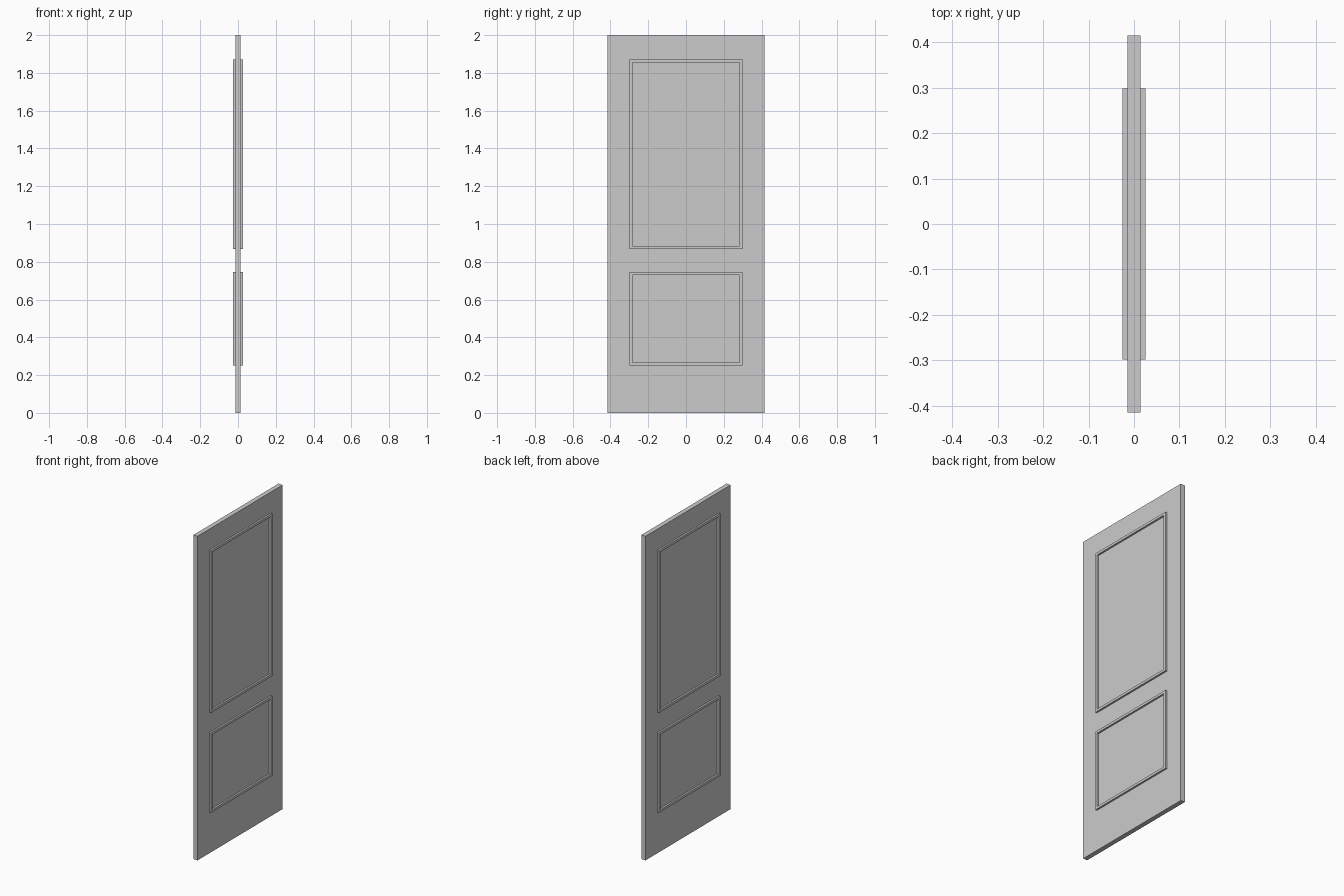
import bpy, bmesh

if "Cube" in bpy.data.objects:
    bpy.data.objects.remove(bpy.data.objects["Cube"])


def make_object(name, bm):
    bmesh.ops.recalc_face_normals(bm, faces=bm.faces)
    mesh = bpy.data.meshes.new(name)
    bm.to_mesh(mesh)
    bm.free()
    obj = bpy.data.objects.new(name, mesh)
    bpy.context.collection.objects.link(obj)
    return obj


def frame(name, side, half_w, z0, z1, width=0.015):
    """Mitred rectangular moulding standing proud of one door face."""
    bm = bmesh.new()
    x_in, x_out = side * SLAB_X, side * TRIM_X
    rings = []
    for inset, x in ((0, x_in), (0, x_out), (width, x_out), (width, x_in)):
        w, lo, hi = half_w - inset, z0 + inset, z1 - inset
        rings.append([bm.verts.new((x, y, z))
                      for y, z in ((-w, lo), (w, lo), (w, hi), (-w, hi))])
    for a, b in zip(rings, rings[1:] + rings[:1]):
        for i in range(4):
            j = (i + 1) % 4
            bm.faces.new((a[i], a[j], b[j], b[i]))
    return make_object(name, bm)


SLAB_X, TRIM_X = 0.0145, 0.0255

# Door slab
bm = bmesh.new()
bmesh.ops.create_cube(bm, size=1)
for v in bm.verts:
    v.co = (v.co.x * 2 * SLAB_X, v.co.y * 0.83, v.co.z * 2 + 1)
make_object("door_slab", bm)

# Upper and lower panel mouldings on both faces
for label, side in (("right", 1), ("left", -1)):
    frame("upper_moulding_" + label, side, 0.298, 0.868, 1.871)
    frame("lower_moulding_" + label, side, 0.298, 0.252, 0.745)
